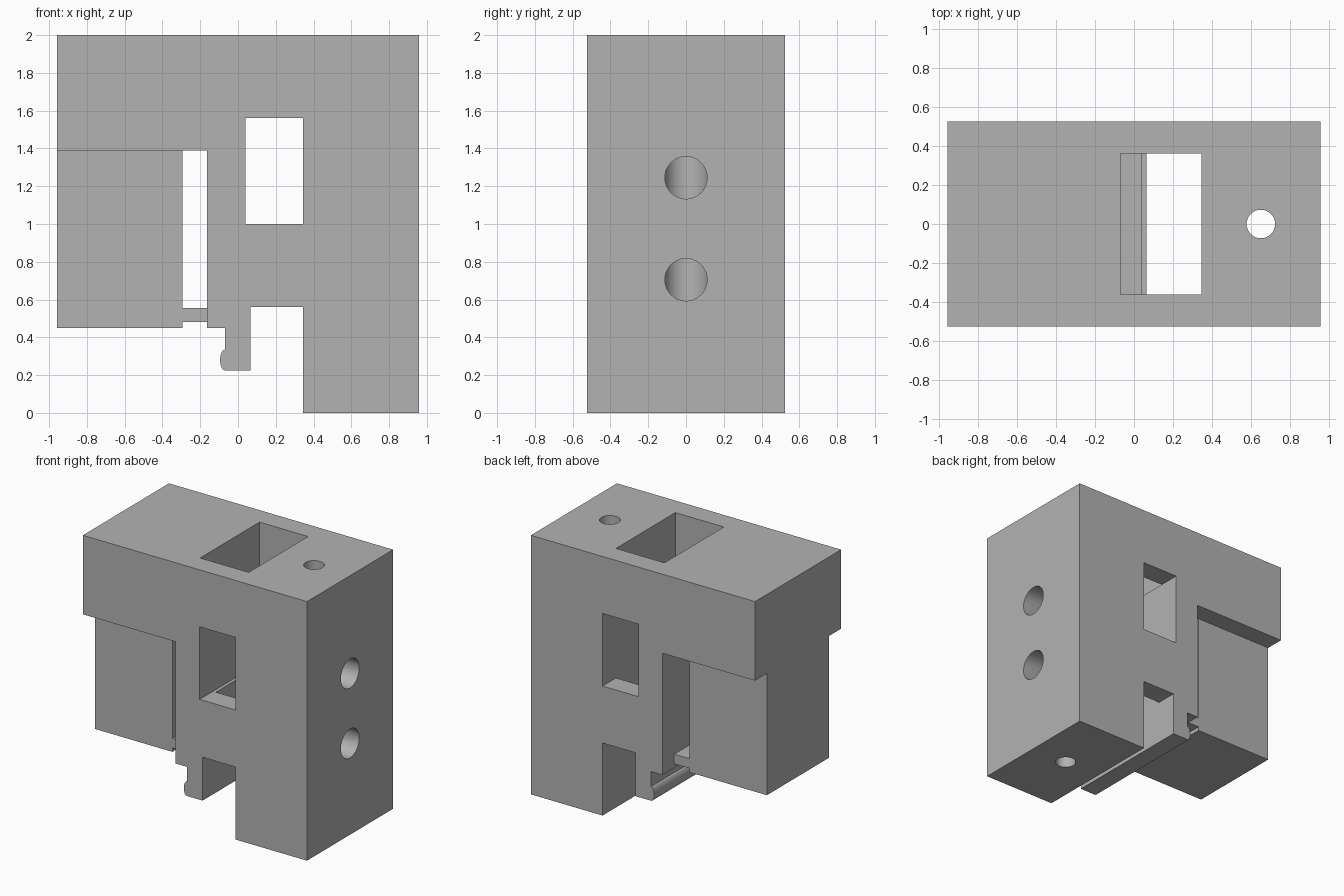
import bpy, bmesh, math
from mathutils import Matrix

cube = bpy.data.objects.get("Cube")
if cube:
    bpy.data.objects.remove(cube, do_unlink=True)

grey = bpy.data.materials.new("plain_grey")
grey.use_nodes = True
colour = (0.45, 0.45, 0.45, 1)
grey.diffuse_color = colour
grey.node_tree.nodes["Principled BSDF"].inputs["Base Color"].default_value = colour


def finish(name, bm):
    bmesh.ops.recalc_face_normals(bm, faces=bm.faces)
    mesh = bpy.data.meshes.new(name)
    bm.to_mesh(mesh)
    bm.free()
    mesh.materials.append(grey)
    ob = bpy.data.objects.new(name, mesh)
    bpy.context.collection.objects.link(ob)
    return ob


def extrude(name, outline, half_depth):
    """Solid from an (x, z) outline, centred on y = 0."""
    bm = bmesh.new()
    face = bm.faces.new([bm.verts.new((x, -half_depth, z)) for x, z in outline])
    new = bmesh.ops.extrude_face_region(bm, geom=[face])["geom"]
    moved = [v for v in new if isinstance(v, bmesh.types.BMVert)]
    bmesh.ops.translate(bm, verts=moved, vec=(0, 2 * half_depth, 0))
    return finish(name, bm)


def block(name, x0, x1, z0, z1, half_depth):
    return extrude(name, [(x0, z0), (x1, z0), (x1, z1), (x0, z1)], half_depth)


def rod(name, radius, length, centre, along_x=False):
    bm = bmesh.new()
    turn = Matrix.Rotation(math.pi / 2, 4, "Y") if along_x else Matrix()
    bmesh.ops.create_cone(bm, cap_ends=True, segments=48, radius1=radius,
                          radius2=radius, depth=length,
                          matrix=Matrix.Translation(centre) @ turn)
    return finish(name, bm)


def cut(target, cutter):
    mod = target.modifiers.new("cut", "BOOLEAN")
    mod.operation = "DIFFERENCE"
    mod.solver = "EXACT"
    mod.object = cutter
    bpy.context.view_layer.objects.active = target
    bpy.ops.object.modifier_apply(modifier=mod.name)
    bpy.data.objects.remove(cutter, do_unlink=True)


SIDE, DEPTH = 0.957, 0.525
SLOT_L, SLOT_R = 0.065, 0.345

# Main body with its overhang, hook with rounded lip, and leg
lip = [(-0.07 - 0.025 * math.sin(a), 0.28 + 0.055 * math.cos(a))
       for a in (math.pi * i / 8 for i in range(9))]
body = extrude("main_body",
               [(-SIDE, 1.39), (-0.165, 1.39), (-0.165, 0.45), (-0.07, 0.45)]
               + lip +
               [(SLOT_L, 0.225), (SLOT_L, 0.56), (SLOT_R, 0.56), (SLOT_R, 0),
                (SIDE, 0), (SIDE, 2), (-SIDE, 2)], DEPTH)

# Stepped shaft from the top and the window through front and back
cut(body, extrude("shaft_cutter",
                  [(-0.07, 2.1), (-0.07, 1.56), (0.04, 1.56), (0.04, 1),
                   (SLOT_L, 1), (SLOT_L, 0.5), (SLOT_R, 0.5), (SLOT_R, 2.1)], 0.362))
cut(body, block("window_cutter", 0.04, SLOT_R, 1, 1.56, 0.6))

# Vertical hole, wider inner bore, and the two side holes that meet it
cut(body, rod("hole_cutter", 0.073, 2.4, (0.65, 0, 1)))
cut(body, rod("bore_cutter", 0.116, 0.86, (0.65, 0, 0.975)))
for z in (0.705, 1.245):
    cut(body, rod("side_hole_cutter", 0.112, 0.4, (0.85, 0, z), True))

# Narrower side block and the thin strip joining it to the body
block("side_block", -SIDE, -0.295, 0.45, 1.40, 0.38)
block("joining_strip", -0.305, -0.155, 0.48, 0.555, 0.38)

# Smooth round holes, sharp edges elsewhere
bpy.ops.object.select_all(action="DESELECT")
body.select_set(True)
bpy.context.view_layer.objects.active = body
bpy.ops.object.shade_smooth_by_angle(angle=math.radians(30))
